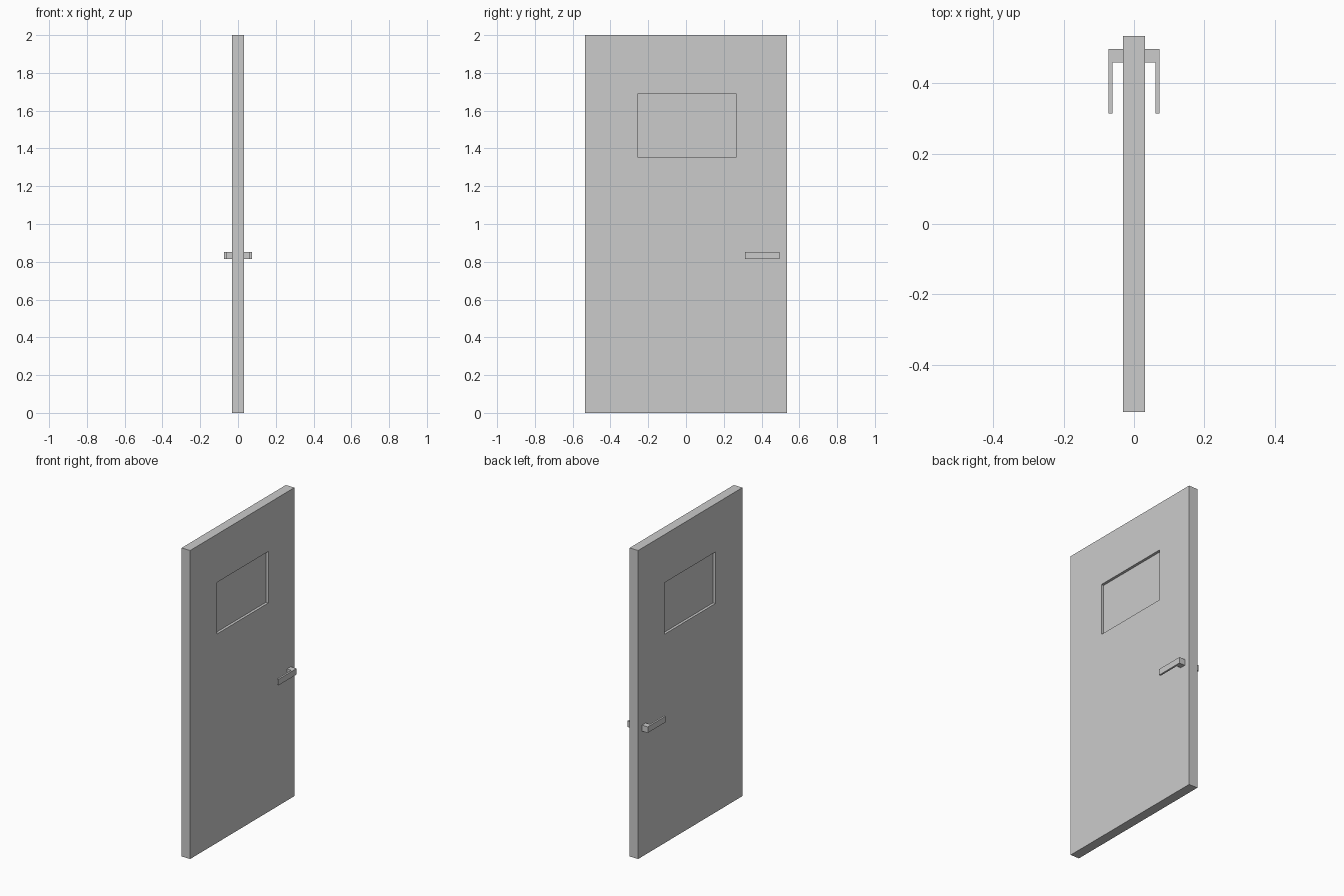
import bpy, bmesh

if "Cube" in bpy.data.objects:
    bpy.data.objects.remove(bpy.data.objects["Cube"])

HALF_T, HALF_W, HEIGHT = 0.031, 0.534, 2.0
WIN = (-0.257, 0.267, 1.354, 1.688)      # y0, y1, z0, z1 of the window opening


def finish(name, bm):
    bmesh.ops.recalc_face_normals(bm, faces=bm.faces)
    mesh = bpy.data.meshes.new(name)
    bm.to_mesh(mesh)
    bm.free()
    obj = bpy.data.objects.new(name, mesh)
    bpy.context.collection.objects.link(obj)
    return obj


def rect(bm, x, y0, y1, z0, z1):
    return [bm.verts.new((x, y, z)) for y, z in ((y0, z0), (y1, z0), (y1, z1), (y0, z1))]


# Door leaf: slab with a rectangular window opening
bm = bmesh.new()
outer = [rect(bm, x, -HALF_W, HALF_W, 0, HEIGHT) for x in (-HALF_T, HALF_T)]
inner = [rect(bm, x, *WIN) for x in (-HALF_T, HALF_T)]
rings = [outer[0], outer[1], inner[1], inner[0]]
for a, b in zip(rings, rings[1:] + rings[:1]):
    for i in range(4):
        j = (i + 1) % 4
        bm.faces.new((a[i], a[j], b[j], b[i]))
finish("door_leaf", bm)

# Window pane, set back from both door faces
y0, y1, z0, z1 = WIN
bm = bmesh.new()
bmesh.ops.create_cube(bm, size=1)
bmesh.ops.scale(bm, vec=(0.028, y1 - y0, z1 - z0), verts=bm.verts)
bmesh.ops.translate(bm, vec=(0, (y0 + y1) / 2, (z0 + z1) / 2), verts=bm.verts)
finish("window_pane", bm)

# L-shaped lever handles, one on each side
PROFILE = [(HALF_T, 0.496), (0.073, 0.496), (0.073, 0.313),
           (0.061, 0.313), (0.061, 0.458), (HALF_T, 0.458)]
for name, side in (("handle_right", 1), ("handle_left", -1)):
    bm = bmesh.new()
    face = bm.faces.new([bm.verts.new((side * x, y, 0.814)) for x, y in PROFILE])
    ext = bmesh.ops.extrude_face_region(bm, geom=[face])
    top = [v for v in ext["geom"] if isinstance(v, bmesh.types.BMVert)]
    bmesh.ops.translate(bm, vec=(0, 0, 0.039), verts=top)
    # keep the bottom cap if the extrusion removed it
    if not any(all(v.co.z < 0.82 for v in f.verts) for f in bm.faces):
        bm.faces.new([v for v in bm.verts if v not in top])
    finish(name, bm)
